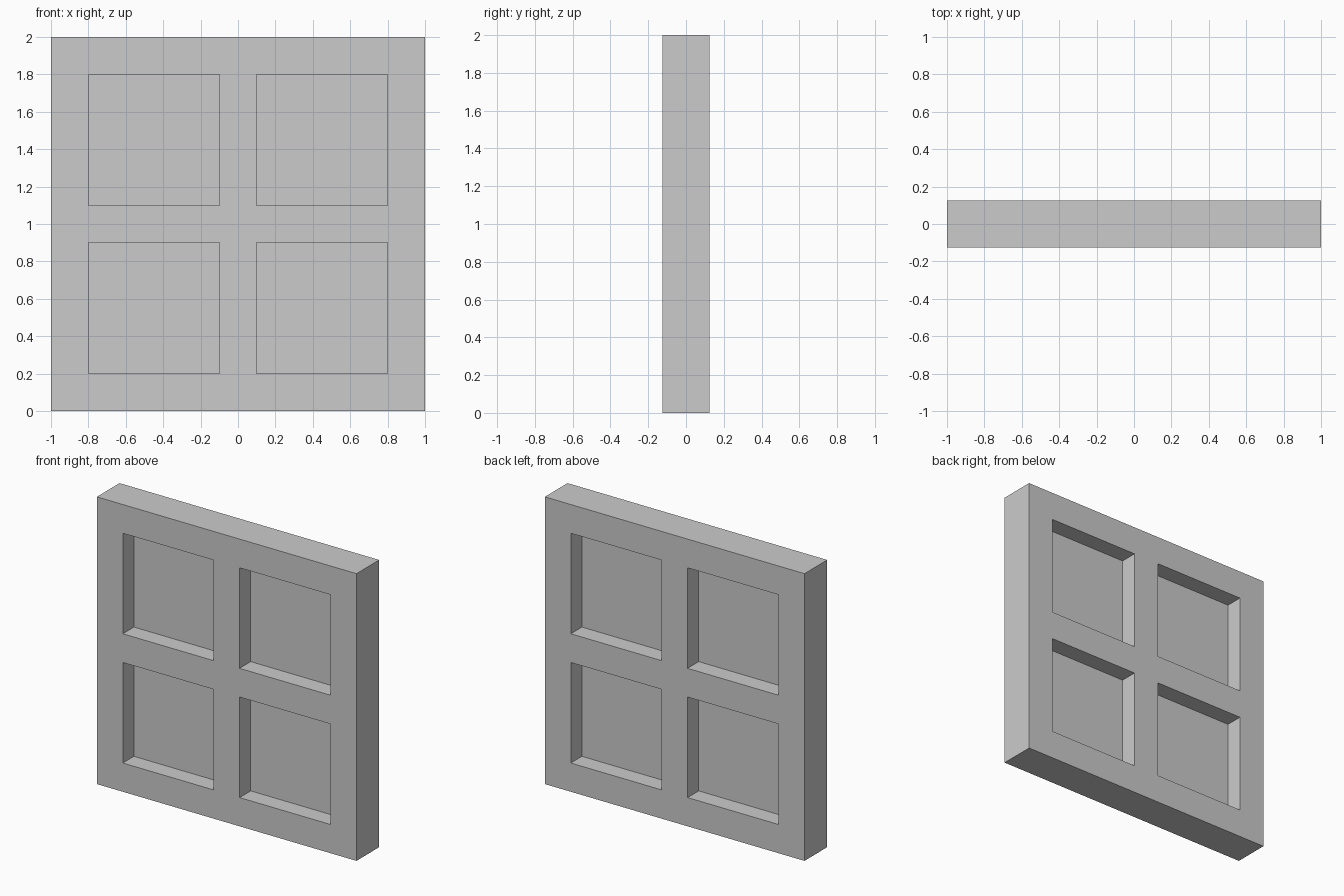
import bpy, bmesh
from mathutils import Vector

if "Cube" in bpy.data.objects:
    bpy.data.objects.remove(bpy.data.objects["Cube"])

DEPTH = 0.25      # frame thickness
PANE = 0.006      # glass thickness
XS = [-1, -0.8, -0.1, 0.1, 0.8, 1]
ZS = [0, 0.2, 0.9, 1.1, 1.8, 2]
OPENINGS = (1, 3)  # grid columns / rows that hold panes


def add_object(name, cells, depth):
    """Fill the given grid cells as one welded slab centred on y = 0."""
    bm = bmesh.new()
    for i, j in cells:
        corners = [(XS[i], ZS[j]), (XS[i + 1], ZS[j]),
                   (XS[i + 1], ZS[j + 1]), (XS[i], ZS[j + 1])]
        bm.faces.new([bm.verts.new((x, -depth / 2, z)) for x, z in corners])
    bmesh.ops.remove_doubles(bm, verts=bm.verts, dist=1e-4)
    faces = bm.faces[:]
    ext = bmesh.ops.extrude_face_region(bm, geom=faces, use_keep_orig=True)
    moved = [g for g in ext["geom"] if isinstance(g, bmesh.types.BMVert)]
    bmesh.ops.translate(bm, verts=moved, vec=Vector((0, depth, 0)))
    bmesh.ops.recalc_face_normals(bm, faces=bm.faces)
    mesh = bpy.data.meshes.new(name)
    bm.to_mesh(mesh)
    bm.free()
    obj = bpy.data.objects.new(name, mesh)
    bpy.context.collection.objects.link(obj)
    return obj


# Frame with its cross bars
grid = [(i, j) for i in range(5) for j in range(5)]
panes = [(i, j) for i in OPENINGS for j in OPENINGS]
add_object("window_frame", [c for c in grid if c not in panes], DEPTH)

# Four thin panes in the middle of the frame
for n, cell in enumerate(panes, 1):
    add_object(f"window_pane_{n}", [cell], PANE)
